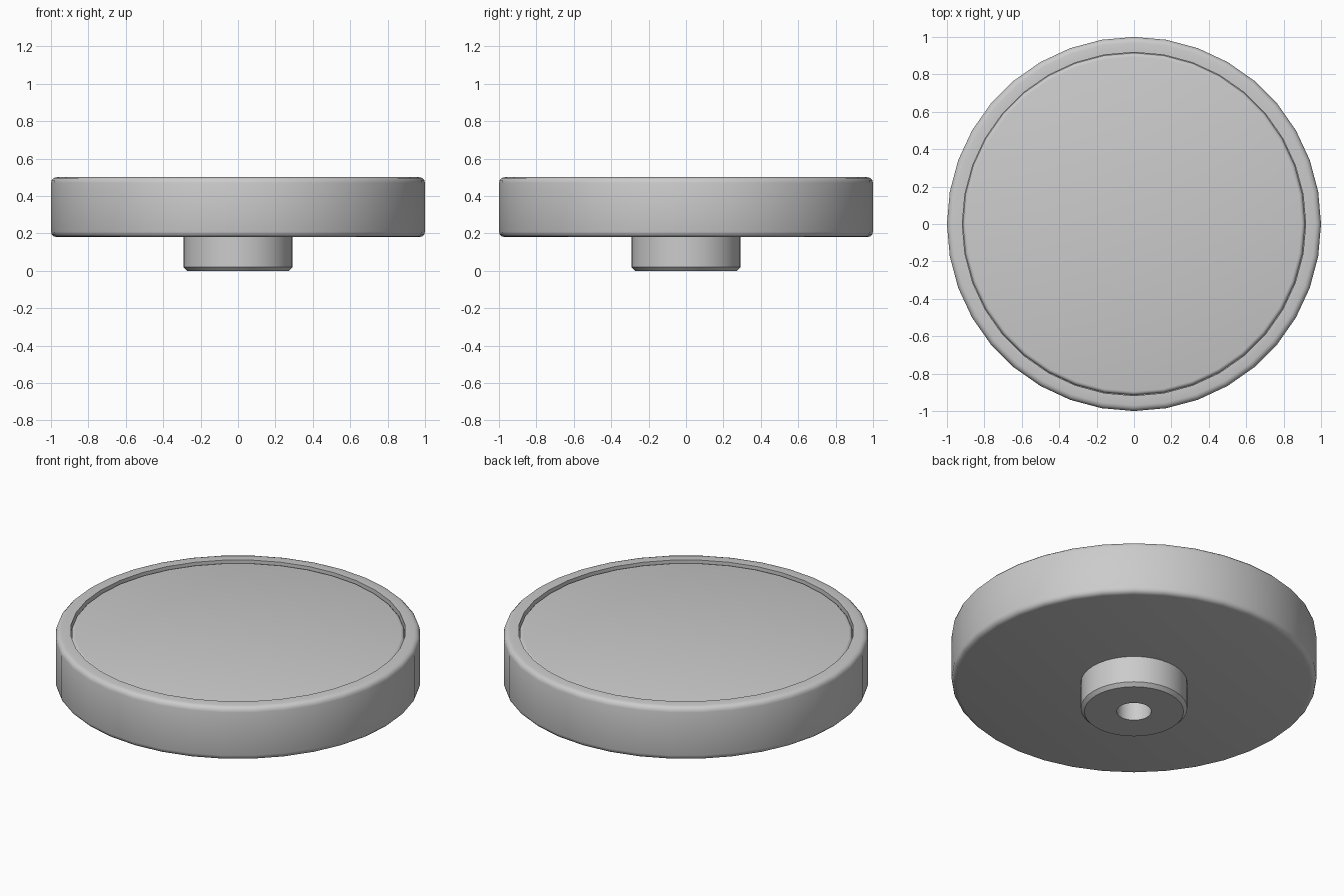
import bpy, bmesh, math

if "Cube" in bpy.data.objects:
    bpy.data.objects.remove(bpy.data.objects["Cube"])

SIDES = 36

def corner(cr, cz, rad, a0, a1, n=3):
    """Points of a rounded profile corner, from angle a0 to a1 in degrees."""
    return [(cr + rad * math.cos(math.radians(a0 + (a1 - a0) * i / n)),
             cz + rad * math.sin(math.radians(a0 + (a1 - a0) * i / n)))
            for i in range(n + 1)]

def lathe(name, profile, sides=SIDES):
    """Revolve a (radius, z) profile about z; radius 0 points become poles."""
    bm = bmesh.new()
    verts = [bm.verts.new((r, 0, z)) for r, z in profile]
    edges = [bm.edges.new(p) for p in zip(verts, verts[1:])]
    bmesh.ops.spin(bm, geom=verts + edges, cent=(0, 0, 0), axis=(0, 0, 1),
                   angle=math.tau, steps=sides, use_merge=False)
    bmesh.ops.remove_doubles(bm, verts=bm.verts[:], dist=1e-4)
    bmesh.ops.recalc_face_normals(bm, faces=bm.faces[:])
    mesh = bpy.data.meshes.new(name)
    bm.to_mesh(mesh)
    bm.free()
    ob = bpy.data.objects.new(name, mesh)
    bpy.context.collection.objects.link(ob)
    bpy.ops.object.select_all(action='DESELECT')
    ob.select_set(True)
    bpy.context.view_layer.objects.active = ob
    bpy.ops.object.shade_smooth_by_angle(angle=math.radians(35))
    return ob

# Main disc with rounded outer edges and a shallow seat in the top
B = 0.03
lathe("disc_body",
      [(0, 0.18)]
      + corner(1 - B, 0.18 + B, B, -90, 0)
      + corner(1 - B, 0.5 - B, B, 0, 90)
      + [(0.918, 0.5), (0.918, 0.46), (0, 0.46)])

# Softly bevelled panel sitting just below the rim
P = 0.02
lathe("top_panel",
      [(0, 0.46), (0.915, 0.46)]
      + corner(0.915 - P, 0.488 - P, P, 0, 90)
      + [(0, 0.488)])

# Chamfered hub with a central bore underneath
lathe("hub",
      [(0.095, 0.18), (0.095, 0), (0.272, 0), (0.292, 0.02), (0.292, 0.18),
       (0.095, 0.18)])
